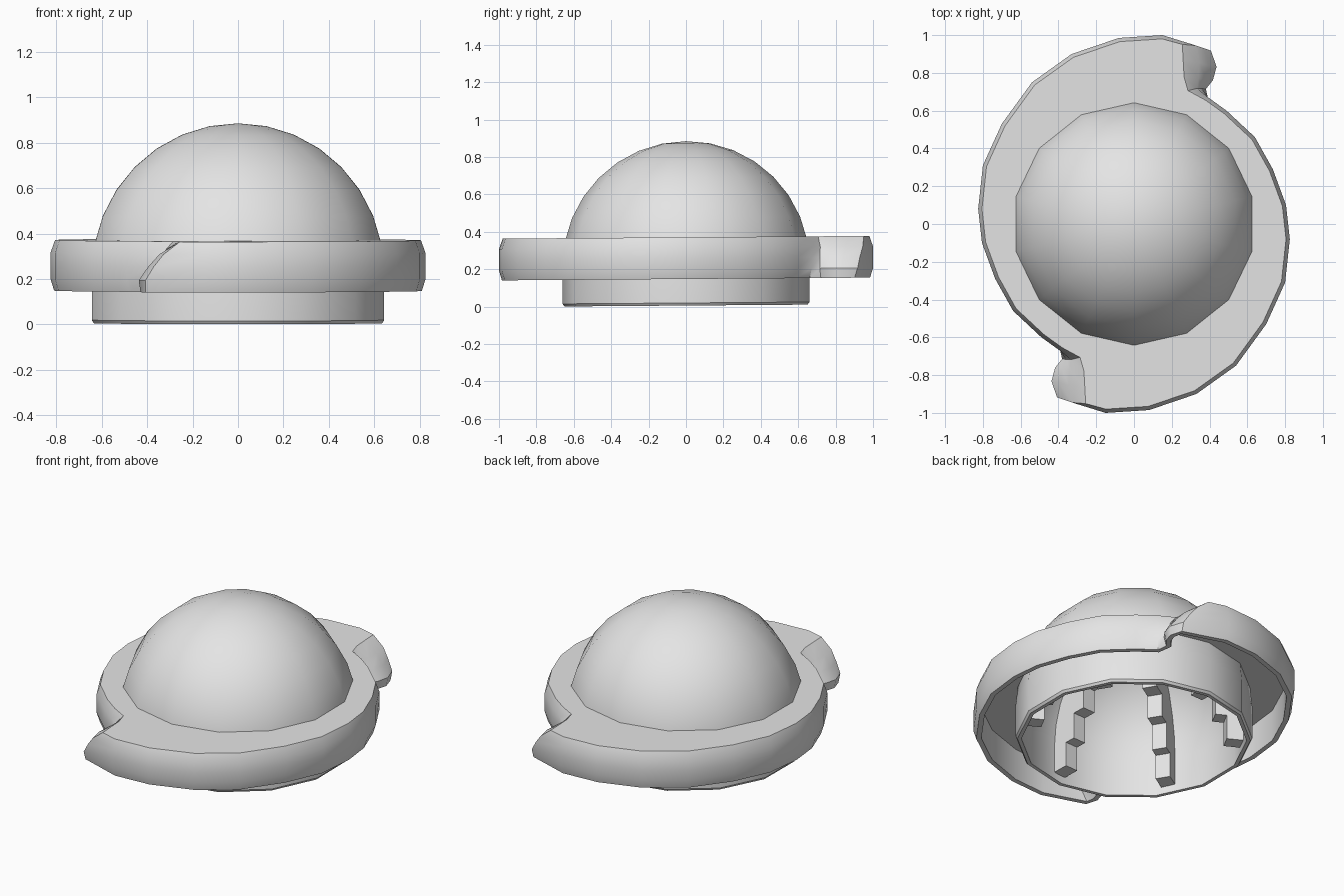
import bpy, bmesh
from math import sin, cos, pi, radians, hypot, sqrt
from mathutils import Vector, Matrix

cube = bpy.data.objects.get("Cube")
if cube:
    bpy.data.objects.remove(cube)

grey = bpy.data.materials.new("light grey")
grey.use_nodes = True
grey.diffuse_color = (0.78, 0.78, 0.78, 1)
grey.node_tree.nodes["Principled BSDF"].inputs["Base Color"].default_value = (0.78, 0.78, 0.78, 1)

SIDES = 14
RADIUS, INNER, CENTRE = 0.66, 0.628, 0.225
TILT = 0.0075


def finish(name, bm, angle=32):
    """Weld, tilt slightly, and turn the mesh into a shaded object."""
    bmesh.ops.remove_doubles(bm, verts=bm.verts, dist=0.0005)
    bmesh.ops.recalc_face_normals(bm, faces=bm.faces)
    for v in bm.verts:
        v.co.z += TILT * v.co.y
    mesh = bpy.data.meshes.new(name)
    bm.to_mesh(mesh)
    bm.free()
    mesh.materials.append(grey)
    ob = bpy.data.objects.new(name, mesh)
    bpy.context.collection.objects.link(ob)
    bpy.ops.object.select_all(action='DESELECT')
    ob.select_set(True)
    bpy.context.view_layer.objects.active = ob
    bpy.ops.object.shade_smooth_by_angle(angle=radians(angle))


def bridge(bm, loops, closed=False):
    """Join successive rings of vertices with quads."""
    pairs = list(zip(loops, loops[1:]))
    if closed:
        pairs.append((loops[-1], loops[0]))
    for a, b in pairs:
        for i in range(len(a)):
            j = (i + 1) % len(a)
            bm.faces.new((a[i], a[j], b[j], b[i]))


def ring(bm, pts, z):
    return [bm.verts.new((x, y, z)) for x, y in pts]


# Hollow dome and its straight collar, turned from one profile
def arc(radius, steps):
    return [(radius * cos(pi / 2 * i / steps), CENTRE + radius * sin(pi / 2 * i / steps))
            for i in range(steps + 1)]


outside = [(INNER, 0.006), (0.65, 0.006), (RADIUS, 0.02)] + arc(RADIUS, 8)
inside = [(INNER, 0.006)] + arc(INNER, 8)
angles = [pi / 2 + 2 * pi * k / SIDES for k in range(SIDES)]
bm = bmesh.new()
for profile in (outside, inside):
    bridge(bm, [ring(bm, [(r * cos(a), r * sin(a)) for a in angles], z) for r, z in profile])
finish("domed_shell", bm)

# Spiral rim: one arm outline, repeated by a half turn
tip_low = [(0.385, 0.715), (0.425, 0.76), (0.445, 0.83), (0.415, 0.915)]
tip_high = [(0.3, 0.72), (0.285, 0.78), (0.28, 0.87), (0.27, 0.965)]
arm = [(0.15, 1.0), (-0.08, 0.985), (-0.33, 0.9), (-0.54, 0.75), (-0.7, 0.53),
       (-0.8, 0.31), (-0.825, 0.08), (-0.805, -0.1), (-0.735, -0.29), (-0.64, -0.46),
       (-0.49, -0.6), (-0.39, -0.672)]


def outline(slope):
    """Full rim outline; slope 0 is the long lower tip, 1 the cut-back top."""
    tip = [tuple(Vector(a).lerp(Vector(b), slope)) for a, b in zip(tip_low, tip_high)]
    half = tip + arm
    return half + [(-x, -y) for x, y in half]


def inset(pts, dist):
    out = []
    for i, p in enumerate(pts):
        a, b = Vector(pts[i - 1]), Vector(pts[(i + 1) % len(pts)])
        t = (b - a).normalized()
        out.append((p[0] - t.y * dist, p[1] + t.x * dist))
    return out


def hub(pts, r):
    return [(x * r / hypot(x, y), y * r / hypot(x, y)) for x, y in pts]


bm = bmesh.new()
levels = [(0.148, 0.0, 0.016), (0.2, 0.05, 0.0), (0.26, 0.3, 0.0),
          (0.315, 0.6, 0.0), (0.371, 1.0, 0.02)]
outer = [ring(bm, inset(outline(s), d), z) for z, s, d in levels]
high = outline(1.0)
bore = [ring(bm, hub(high, 0.622), z) for z in (0.371, 0.34)]
lining = [ring(bm, inset(outline(s), 0.045), z)
          for z, s in ((0.34, 0.85), (0.25, 0.3), (0.148, 0.0))]
bridge(bm, outer + bore + lining, closed=True)
finish("spiral_rim", bm, 34)

# Stepped ribs inside the dome
steps = [(0.05, 0.52), (0.20, 0.455), (0.36, 0.375), (0.50, 0.28), (0.63, 0.18), (0.74, 0.1)]
side = []
for (z0, r), (z1, _) in zip(steps, steps[1:]):
    side += [(r, z0), (r, z1)]
for z in (0.74, 0.69, 0.62, 0.54, 0.46, 0.38, 0.225, 0.05):
    side.append((sqrt(INNER ** 2 - max(0, z - CENTRE) ** 2) * 0.99, z))
bm = bmesh.new()
for k in range(6):
    turn = Matrix.Rotation(radians(32 + 60 * k), 4, 'Z')
    left, right = ([bm.verts.new(turn @ Vector((r, w, z))) for r, z in side]
                   for w in (-0.042, 0.042))
    bridge(bm, [left, right])
    bm.faces.new(left)
    bm.faces.new(list(reversed(right)))
finish("inner_ribs", bm)
